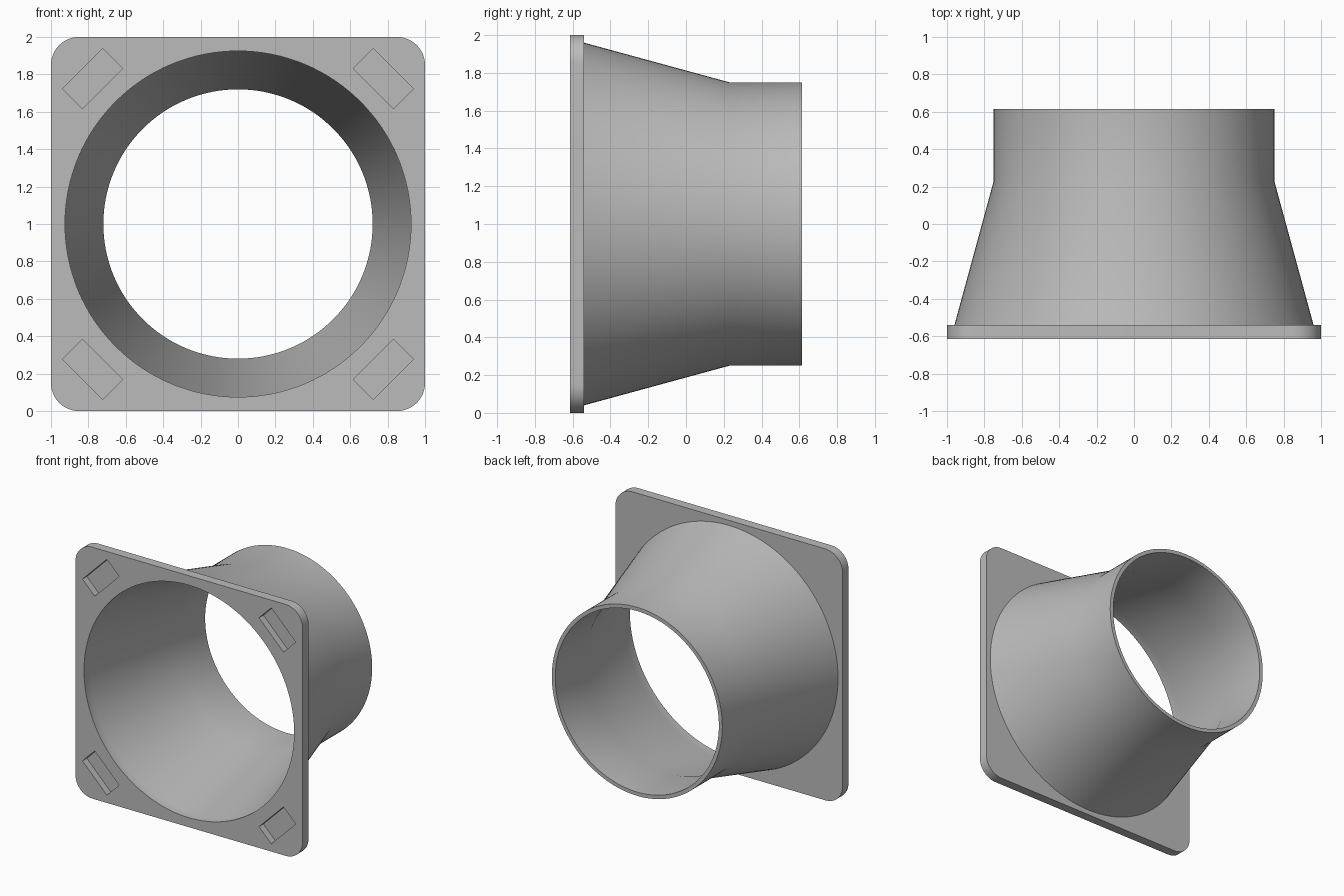
import bpy, bmesh, math
from mathutils import Vector

if "Cube" in bpy.data.objects:
    bpy.data.objects.remove(bpy.data.objects["Cube"], do_unlink=True)

FRONT, BACK, END = -0.615, -0.54, 0.615   # flange faces and pipe end along y
BEND = 0.23                               # where the cone meets the pipe
BORE, CONE, PIPE, WALL = 0.925, 0.96, 0.75, 0.03
POCKET_DEPTH = 0.055

bm = bmesh.new()


def loop(points, y):
    """Closed ring of vertices in the plane at depth y."""
    vs = [bm.verts.new((x, y, z + 1)) for x, z in points]
    for a, b in zip(vs, vs[1:] + vs[:1]):
        bm.edges.new((a, b))
    return vs


def bridge(a, b):
    """Wall of quads between two matching rings."""
    n = len(a)
    for i in range(n):
        j = (i + 1) % n
        bm.faces.new((a[i], a[j], b[j], b[i]))


def fill(*loops):
    """Flat face bounded by one outline and any holes."""
    edges = [bm.edges.get((a, b)) for l in loops for a, b in zip(l, l[1:] + l[:1])]
    bmesh.ops.triangle_fill(bm, edges=edges, use_beauty=True, normal=(0, -1, 0))


def circle(r, n=128):
    return [(r * math.cos(math.tau * i / n), r * math.sin(math.tau * i / n)) for i in range(n)]


def rounded_square(half, radius, steps=12):
    pts = []
    for q in range(4):
        mid = math.radians(45 + 90 * q)
        cx = math.copysign(half - radius, math.cos(mid))
        cz = math.copysign(half - radius, math.sin(mid))
        for i in range(steps + 1):
            a = math.radians(90 * (q + i / steps))
            pts.append((cx + radius * math.cos(a), cz + radius * math.sin(a)))
    return pts


def slot(sx, sz, centre=0.777, length=0.304, width=0.152):
    """Rectangle lying across the diagonal of one corner."""
    out = Vector((sx, sz)).normalized()
    along = Vector((-out.y, out.x))
    mid = Vector((sx, sz)) * centre
    return [tuple(mid + along * length / 2 * u + out * width / 2 * v)
            for u, v in ((-1, -1), (1, -1), (1, 1), (-1, 1))]


# Flange rim
outline = rounded_square(1, 0.15)
rim_front, rim_back = loop(outline, FRONT), loop(outline, BACK)
bridge(rim_front, rim_back)

# Tube, from the bore in the front face round the open end to the flange back
profile = [(BORE, FRONT), (BORE, BACK), (PIPE - WALL, BEND), (PIPE - WALL, END),
           (PIPE, END), (PIPE, BEND), (CONE, BACK)]
rings = [loop(circle(r), y) for r, y in profile]
for a, b in zip(rings, rings[1:]):
    bridge(a, b)

# Blind corner pockets
mouths = []
for sx in (-1, 1):
    for sz in (-1, 1):
        mouth = loop(slot(sx, sz), FRONT)
        floor = loop(slot(sx, sz), FRONT + POCKET_DEPTH)
        bridge(mouth, floor)
        bm.faces.new(floor)
        mouths.append(mouth)

# Flange front and back faces
fill(rim_front, rings[0], *mouths)
fill(rim_back, rings[-1])
bmesh.ops.recalc_face_normals(bm, faces=bm.faces[:])

mesh = bpy.data.meshes.new("flanged_duct_adapter")
bm.to_mesh(mesh)
bm.free()
adapter = bpy.data.objects.new("flanged_duct_adapter", mesh)
bpy.context.collection.objects.link(adapter)

# Grey plastic
grey = bpy.data.materials.new("grey plastic")
grey.use_nodes = True
colour = (0.5, 0.5, 0.5, 1)
grey.diffuse_color = colour
grey.node_tree.nodes["Principled BSDF"].inputs["Base Color"].default_value = colour
mesh.materials.append(grey)

bpy.context.view_layer.objects.active = adapter
adapter.select_set(True)
bpy.ops.object.shade_smooth_by_angle(angle=math.radians(30))
